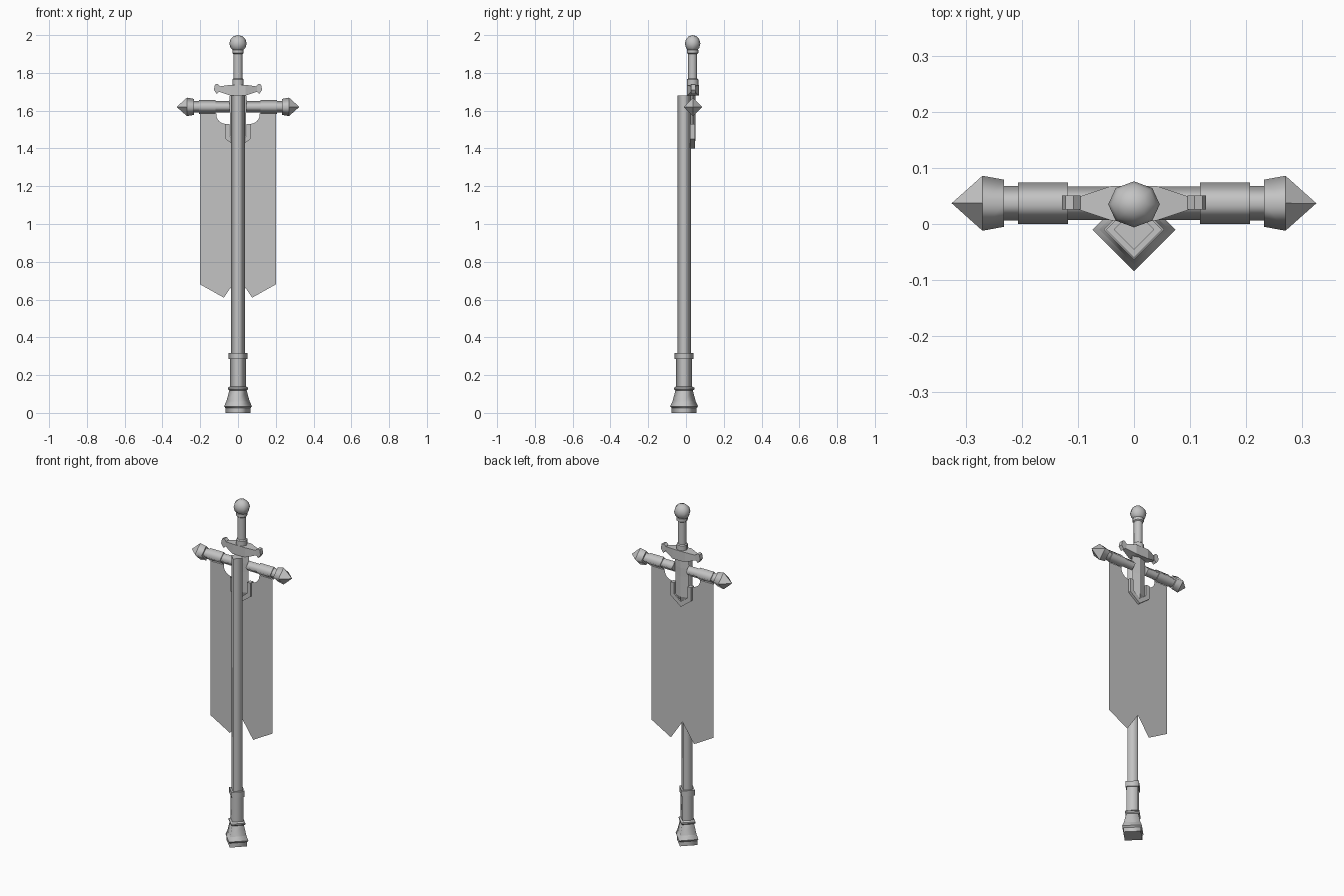
import bpy, bmesh
from math import sin, cos, pi
from mathutils import Vector

cube = bpy.data.objects.get("Cube")
if cube:
    bpy.data.objects.remove(cube, do_unlink=True)

GREY = (0.55, 0.55, 0.55, 1)
mat = bpy.data.materials.new("plain grey")
mat.use_nodes = True
mat.diffuse_color = GREY
mat.node_tree.nodes["Principled BSDF"].inputs["Base Color"].default_value = GREY

BAR_Y, BAR_Z = 0.037, 1.62   # axis of crossbar and sword
POLE_Y = -0.01


def finish(name, bm):
    bmesh.ops.remove_doubles(bm, verts=bm.verts, dist=0.0005)
    bmesh.ops.recalc_face_normals(bm, faces=bm.faces)
    mesh = bpy.data.meshes.new(name)
    bm.to_mesh(mesh)
    bm.free()
    mesh.materials.append(mat)
    obj = bpy.data.objects.new(name, mesh)
    bpy.context.collection.objects.link(obj)
    return obj


def loft(name, rings, smooth=False):
    """Skin closed rings of points; ring edges stay sharp."""
    bm = bmesh.new()
    loops = [[bm.verts.new(p) for p in ring] for ring in rings]
    n = len(loops[0])
    for a, b in zip(loops, loops[1:]):
        for i in range(n):
            j = (i + 1) % n
            bm.faces.new((a[i], a[j], b[j], b[i])).smooth = smooth
    bm.faces.new(loops[0])
    bm.faces.new(loops[-1])
    for loop in loops:
        for i in range(n):
            edge = bm.edges.get((loop[i], loop[(i + 1) % n]))
            edge.smooth = False
    return finish(name, bm)


def turned(name, profile, sides, centre, axis="z", smooth=True):
    """Sweep (radius, distance) pairs around the z or x axis."""
    rings = []
    for r, d in profile:
        ring = []
        for i in range(sides):
            a = 2 * pi * i / sides
            u, v = max(r, 0.0001) * cos(a), max(r, 0.0001) * sin(a)
            ring.append(Vector(centre) + Vector((u, v, d) if axis == "z" else (d, u, v)))
        rings.append(ring)
    return loft(name, rings, smooth)


def plate(name, outline, y0, y1):
    """Flat outline in x and z, given depth along y."""
    return loft(name, [[(x, y, z) for x, z in outline] for y in (y0, y1)])


def mirrored(half):
    """Close a half outline across x = 0 without doubling centre points."""
    return half + [(-x, z) for x, z in reversed(half) if x > 0]


# Square pole, set cornerwise, with foot, grip and collar
turned("pole", [(0.036, 0.3), (0.036, 1.68)], 4, (0, POLE_Y, 0))
turned("pole_foot", [(0.066, 0), (0.066, 0.025), (0.074, 0.035), (0.062, 0.06),
                     (0.046, 0.118), (0.054, 0.125), (0.054, 0.133), (0.042, 0.14)],
       4, (0, POLE_Y, 0))
turned("pole_grip", [(0.042, 0.135), (0.042, 0.29)], 4, (0, POLE_Y, 0))
turned("pole_collar", [(0.05, 0.285), (0.05, 0.317)], 4, (0, POLE_Y, 0))

# Crossbar halves with pointed ends
for s, side in ((1, "left"), (-1, "right")):
    centre = (0, BAR_Y, BAR_Z)
    turned(side + "_crossbar",
           [(0.03, s * 0.045), (0.03, s * 0.118), (0.037, s * 0.118), (0.037, s * 0.207),
            (0.031, s * 0.207), (0.031, s * 0.235)], 4, centre, "x")
    turned(side + "_finial_socket", [(0.042, s * 0.232), (0.049, s * 0.27)], 4, centre, "x")
    turned(side + "_finial_point", [(0.049, s * 0.27), (0, s * 0.325)],
           4, centre, "x", False)

# Banner sheet with rounded shoulders and swallowtail hem
bm = bmesh.new()
shoulder = [(0.065 + 0.05 * sin(a), 1.58 - 0.05 * cos(a))
            for a in [i * pi / 12 for i in range(7)]]
half = [(0, 0.72), (0.075, 0.61), (0.2, 0.68), (0.2, 1.585), (0.115, 1.585)]
half += list(reversed(shoulder)) + [(0.055, 1.46), (0, 1.42)]
bm.faces.new([bm.verts.new((x, 0.033, z)) for x, z in mirrored(half)])
finish("banner", bm)

# Sword blade with a raised ridge on both sides
bm = bmesh.new()
edge = [(0.042, 1.69), (0.05, 1.63), (0.042, 1.58), (0.042, 1.46), (0, 1.425)]
for face in (-1, 1):
    ridge = [(z if x else 1.44) for x, z in edge]
    for s in (-1, 1):
        for i in range(len(edge) - 1):
            quad = [(s * edge[i][0], BAR_Y, edge[i][1]),
                    (s * edge[i + 1][0], BAR_Y, edge[i + 1][1]),
                    (0, BAR_Y + face * 0.013, ridge[i + 1]),
                    (0, BAR_Y + face * 0.013, ridge[i])]
            bm.faces.new([bm.verts.new(p) for p in quad])
finish("sword_blade", bm)

# Pointed band holding the blade tip
outer = [(0.066, 1.53), (0.066, 1.45), (0, 1.4)]
inner = [(0.044, 1.53), (0.044, 1.465), (0, 1.43)]
plate("blade_holder", mirrored(outer) + list(reversed(mirrored(inner))), 0.021, 0.048)

# Sword guard, tapering towards block ends
sections = [(0.1, 0.011, 1.7, 1.728), (0.04, 0.031, 1.68, 1.737)]
sections += [(-x, d, lo, hi) for x, d, lo, hi in reversed(sections)]
loft("sword_guard", [[(x, BAR_Y - d, lo), (x, BAR_Y + d, lo), (x, BAR_Y + d, hi), (x, BAR_Y - d, hi)]
                     for x, d, lo, hi in sections])
for s, side in ((1, "left"), (-1, "right")):
    plate(side + "_guard_tip",
          [(s * x, z) for x, z in ((0.095, 1.705), (0.112, 1.688), (0.128, 1.71),
                                   (0.122, 1.738), (0.108, 1.742), (0.095, 1.73))],
          BAR_Y - 0.011, BAR_Y + 0.014)

# Sword handle and pommel
turned("sword_handle", [(0.03, 1.73), (0.03, 1.765), (0.024, 1.77), (0.024, 1.9),
                        (0.03, 1.905), (0.03, 1.922), (0.022, 1.925)], 8, (0, 0.035, 0))
bm = bmesh.new()
bmesh.ops.create_uvsphere(bm, u_segments=8, v_segments=6, radius=1)
for v in bm.verts:
    v.co = Vector((v.co.x * 0.046, v.co.y * 0.041 + 0.035, v.co.z * 0.045 + 1.955))
for f in bm.faces:
    f.smooth = True
finish("pommel", bm)
